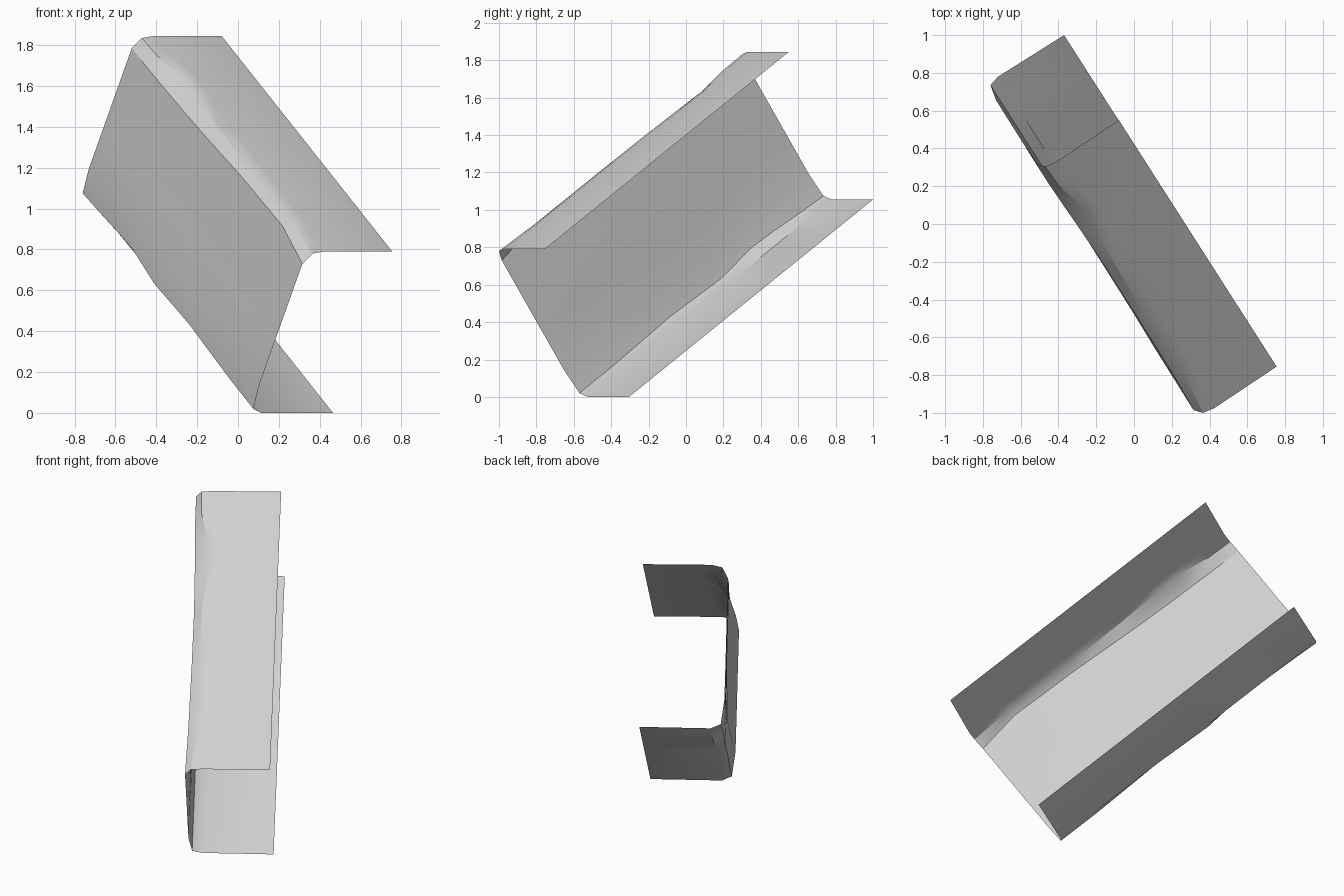
import bpy, bmesh, math
from mathutils import Vector

cube = bpy.data.objects.get("Cube")
if cube:
    bpy.data.objects.remove(cube, do_unlink=True)

# One flat colour
grey = bpy.data.materials.new("light grey")
grey.use_nodes = True
colour = (0.63, 0.63, 0.63, 1)
grey.diffuse_color = colour
grey.node_tree.nodes["Principled BSDF"].inputs["Base Color"].default_value = colour

# C-shaped cross-section at the high end: upper flange, web, lower flange
SECTION = [Vector(p) for p in (
    (-0.08, 0.55, 1.85), (-0.41, 0.33, 1.85), (-0.47, 0.305, 1.84),
    (-0.52, 0.32, 1.79), (-0.59, 0.432, 1.593), (-0.66, 0.543, 1.397),
    (-0.73, 0.655, 1.20), (-0.76, 0.735, 1.08), (-0.72, 0.78, 1.06),
    (-0.37, 1.00, 1.06))]
SWEEP = Vector((0.835, -1.305, -1.055))
INWARD = Vector((0.85, 0.53, 0))       # across the flanges
DOWN = Vector((-0.21, 0.335, -0.59))   # down the web

# Stations along the channel: position, flange crease push,
# web push, web crease slide, lower corner slide
STATIONS = [
    (0.00, 0.00, 0.00, 0.00, 0.00),
    (0.08, 0.005, 0.00, 0.00, -0.01),
    (0.19, 0.055, 0.005, 0.00, -0.03),
    (0.28, 0.045, 0.01, 0.00, -0.04),
    (0.42, 0.03, 0.015, -0.01, 0.00),
    (0.62, 0.025, 0.015, -0.04, -0.02),
    (0.86, 0.025, 0.01, -0.06, 0.00),
    (1.00, 0.00, 0.00, 0.00, 0.00)]

# Sweep the section, denting the corners at each station
bm = bmesh.new()
rows = []
for t, flange, web, slide, low in STATIONS:
    push = {1: flange, 2: flange, 3: web, 4: web, 5: web, 6: web * 0.5}
    drop = {3: slide, 7: low}
    rows.append([bm.verts.new(p + SWEEP * t + INWARD * push.get(i, 0)
                              + DOWN * drop.get(i, 0))
                 for i, p in enumerate(SECTION)])
for a, b in zip(rows, rows[1:]):
    for i in range(len(SECTION) - 1):
        bm.faces.new((a[i], a[i + 1], b[i + 1], b[i]))

# Outer side of the web faces away from the flanges
bm.normal_update()
if sum(f.normal.dot(INWARD) * f.calc_area() for f in bm.faces) > 0:
    bmesh.ops.reverse_faces(bm, faces=bm.faces[:])

mesh = bpy.data.meshes.new("dented_channel")
bm.to_mesh(mesh)
bm.free()
mesh.materials.append(grey)
channel = bpy.data.objects.new("dented_channel", mesh)
bpy.context.collection.objects.link(channel)

# Stand on the ground
low_z = min(v.co.z for v in mesh.vertices)
for v in mesh.vertices:
    v.co.z -= low_z

bpy.ops.object.select_all(action="DESELECT")
channel.select_set(True)
bpy.context.view_layer.objects.active = channel
bpy.ops.object.shade_smooth_by_angle(angle=math.radians(30))
